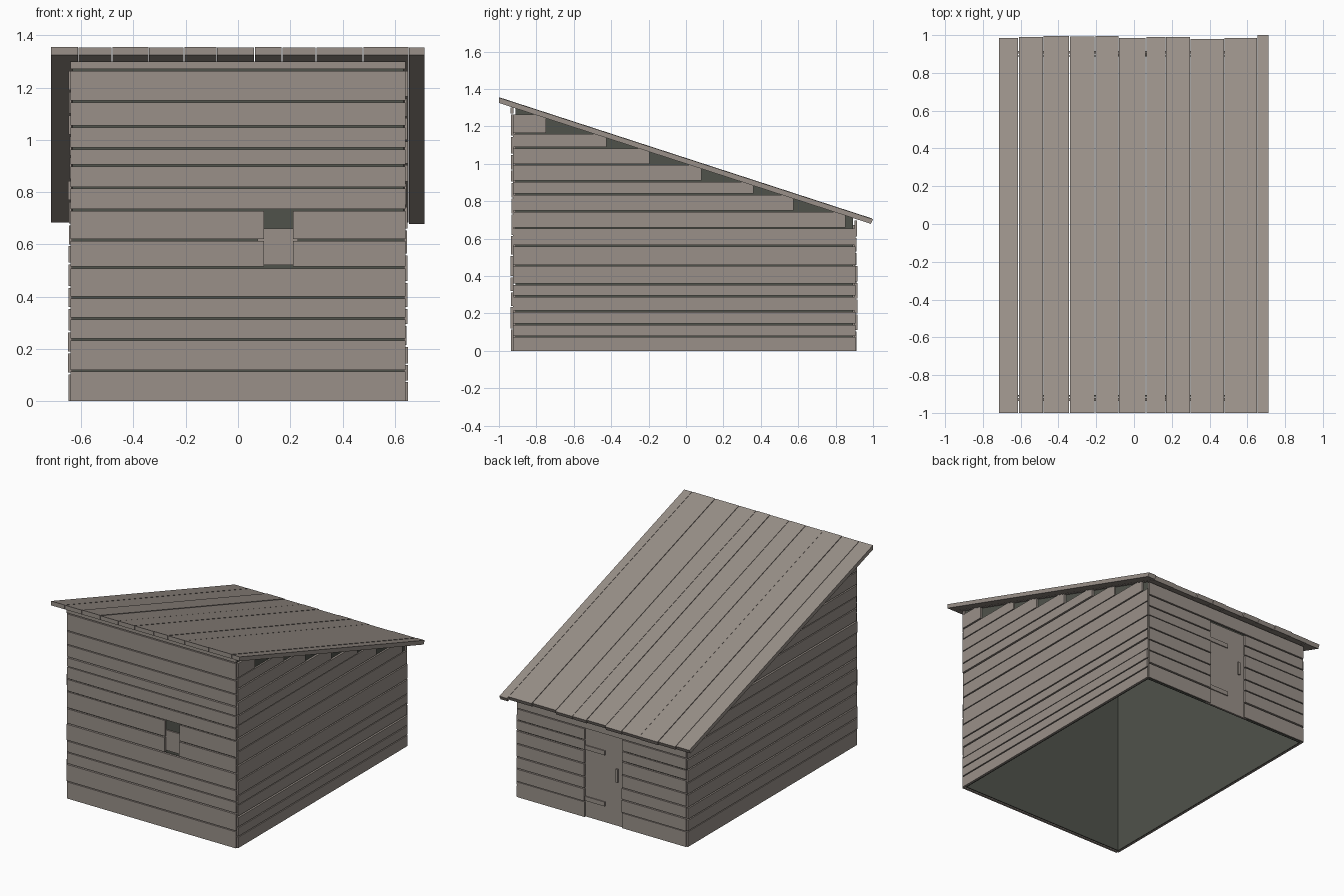
import bpy
import bmesh
import random

random.seed(4)
if "Cube" in bpy.data.objects:
    bpy.data.objects.remove(bpy.data.objects["Cube"])

SLOPE = 0.325
GAP = 0.007


def make_material(name, rgb):
    mat = bpy.data.materials.new(name)
    mat.use_nodes = True
    color = (*rgb, 1)
    mat.diffuse_color = color
    bsdf = mat.node_tree.nodes["Principled BSDF"]
    bsdf.inputs["Base Color"].default_value = color
    bsdf.inputs["Roughness"].default_value = 0.9
    return mat


wood = make_material("weathered_wood", (0.32, 0.28, 0.25))
dark = make_material("dark_lining", (0.08, 0.085, 0.07))


def under_roof(y):
    return 1.0 - SLOPE * y


def finish(name, bm, mat):
    bmesh.ops.recalc_face_normals(bm, faces=bm.faces)
    mesh = bpy.data.meshes.new(name)
    bm.to_mesh(mesh)
    bm.free()
    mesh.materials.append(mat)
    obj = bpy.data.objects.new(name, mesh)
    bpy.context.collection.objects.link(obj)
    return obj


def add_box(bm, x, y, z):
    """Box between the given (low, high) pairs."""
    made = bmesh.ops.create_cube(bm, size=1)["verts"]
    for v in made:
        for i, span in enumerate((x, y, z)):
            v.co[i] = span[0] if v.co[i] < 0 else span[1]


def box(name, x, y, z, mat=wood):
    bm = bmesh.new()
    add_box(bm, x, y, z)
    return finish(name, bm, mat)


def rows(edges):
    """Pairs of plank heights, leaving a narrow gap above each plank."""
    return [(a, b - GAP) for a, b in zip(edges, edges[1:])]


def jitter():
    return random.uniform(-0.003, 0.003)


def end_wall(name, edges, inner, outer, hole_x, hole_z):
    """Horizontal planks across an end wall, split around an opening."""
    bm = bmesh.new()
    for z in rows(edges):
        middle = sum(z) / 2
        y = sorted((inner, outer + jitter()))
        if hole_z[0] < middle < hole_z[1]:
            add_box(bm, (-0.64, hole_x[0]), y, z)
            add_box(bm, (hole_x[1], 0.64), y, z)
        else:
            add_box(bm, (-0.64, 0.64), y, z)
    return finish(name, bm, wood)


def side_wall(name, edges, side):
    """Planks along a side wall, stepped back below the sloping roof."""
    bm = bmesh.new()
    for z0, z1 in rows(edges):
        end = min(0.906, (1.02 - z1) / SLOPE)
        x = sorted((side * 0.636, side * (0.648 + jitter())))
        add_box(bm, x, (-0.924, end), (z0, z1))
    return finish(name, bm, wood)


# Dark lining: four walls, open underneath, top edge following the roof
bm = bmesh.new()
corners = [(-0.634, -0.912), (0.634, -0.912), (0.634, 0.892), (-0.634, 0.892)]
low = [bm.verts.new((x, y, 0)) for x, y in corners]
high = [bm.verts.new((x, y, under_roof(y))) for x, y in corners]
for i in range(4):
    j = (i + 1) % 4
    bm.faces.new((low[i], low[j], high[j], high[i]))
lining = finish("wall_lining", bm, dark)
solid = lining.modifiers.new("thickness", "SOLIDIFY")
solid.thickness = 0.008

# Plank walls
end_wall("front_planks",
         [0, .12, .24, .32, .40, .515, .62, .735, .82, .905, .97, 1.055, 1.15, 1.27, 1.307],
         -0.922, -0.935, (0.1, 0.21), (0.515, 0.735))
end_wall("back_planks", [0, .11, .2, .28, .37, .46, .53, .61, .705],
         0.902, 0.914, (-0.155, 0.13), (0, 0.61))
side_wall("right_planks",
          [0, .08, .145, .215, .295, .36, .46, .565, .66, .75, .84, .91, 1.0, 1.09, 1.165, 1.27], 1)
side_wall("left_planks",
          [0, .11, .19, .27, .36, .44, .53, .60, .68, .77, .85, .94, 1.02, 1.1, 1.19, 1.27], -1)

# Half-open sliding shutter behind the front planks
box("window_shutter", (0.075, 0.23), (-0.921, -0.912), (0.522, 0.66))

# Door set behind the back planks, with strap hinges and a handle
box("door", (-0.18, 0.155), (0.892, 0.901), (0, 0.603))
for label, z in (("lower", 0.11), ("upper", 0.46)):
    box(label + "_hinge", (-0.02, 0.13), (0.901, 0.908), (z, z + 0.03))
box("door_handle", (-0.12, -0.105), (0.901, 0.912), (0.3, 0.39))

# Sloping roof boards with uneven lower ends
edges = [-.715, -.61, -.48, -.34, -.205, -.08, .065, .17, .3, .48, .655, .713]
ends = [.985, .99, .995, .992, .995, .985, .99, .99, .98, .985, 1.0]
bm = bmesh.new()
for left, right, end in zip(edges, edges[1:], ends):
    lift = random.uniform(-0.002, 0.001)
    right -= 0.003 if right < 0.7 else 0
    top, bottom = 0.03 + lift, 0
    profile = [(-1, top), (-1, bottom), (end - 0.012, bottom), (end, top)]
    face = bm.faces.new([bm.verts.new((left, y, under_roof(y) + h)) for y, h in profile])
    moved = bmesh.ops.extrude_face_region(bm, geom=[face])["geom"]
    for v in moved:
        if isinstance(v, bmesh.types.BMVert):
            v.co.x = right
finish("roof_boards", bm, wood)
